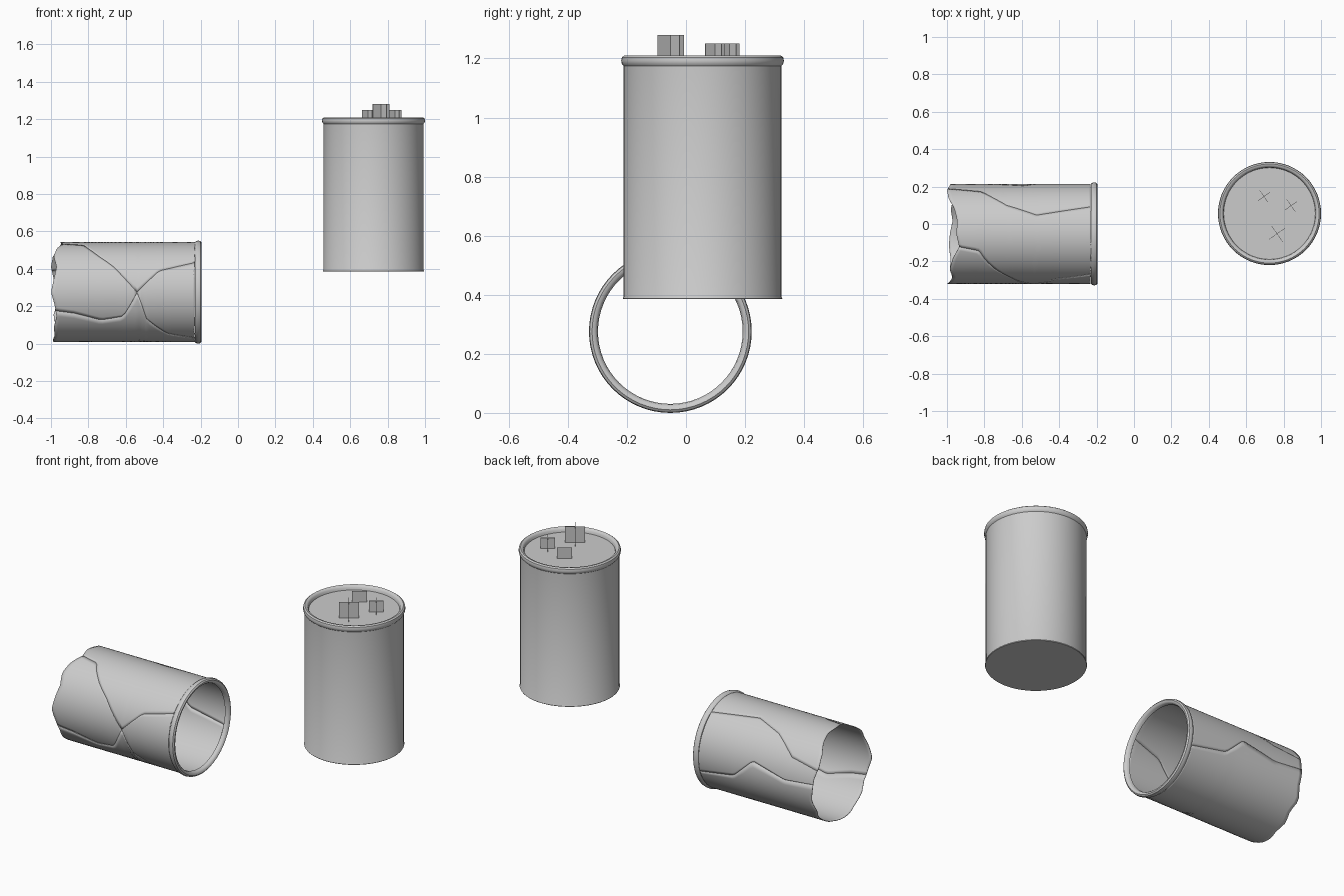
import bpy, bmesh
from math import sin, cos, radians, pi
from mathutils import Matrix, Vector

cube = bpy.data.objects.get("Cube")
if cube:
    bpy.data.objects.remove(cube, do_unlink=True)

grey = bpy.data.materials.new("plain grey metal")
grey.use_nodes = True
GREY = (0.6, 0.6, 0.6, 1)
grey.diffuse_color = GREY
grey.node_tree.nodes["Principled BSDF"].inputs["Base Color"].default_value = GREY


def finish(bm, name, smooth=True):
    mesh = bpy.data.meshes.new(name)
    bm.to_mesh(mesh)
    bm.free()
    mesh.materials.append(grey)
    obj = bpy.data.objects.new(name, mesh)
    bpy.context.collection.objects.link(obj)
    if smooth:
        bpy.ops.object.select_all(action='DESELECT')
        obj.select_set(True)
        bpy.context.view_layer.objects.active = obj
        bpy.ops.object.shade_smooth_by_angle(angle=radians(40))
    return obj


def lathe(name, profile, place, steps=64):
    """Turn (radius, height) points about z, then move the result."""
    bm = bmesh.new()
    verts = [bm.verts.new((r, 0, z)) for r, z in profile]
    edges = [bm.edges.new(pair) for pair in zip(verts, verts[1:])]
    bmesh.ops.spin(bm, geom=verts + edges, angle=2 * pi, steps=steps,
                   axis=(0, 0, 1), cent=(0, 0, 0))
    bmesh.ops.remove_doubles(bm, verts=bm.verts, dist=0.0002)
    bmesh.ops.recalc_face_normals(bm, faces=bm.faces)
    bm.transform(place)
    return finish(bm, name)


# Rolled rim shared by the can and the broken sleeve (height 0 is its crest)
RADIUS = 0.267
RIM = [(RADIUS, -0.036), (0.273, -0.029), (0.2755, -0.018), (0.273, -0.006),
       (0.265, 0), (0.255, -0.002), (0.248, -0.01), (0.245, -0.025)]

# Upright can with its recessed lid
TOP, HEIGHT = 1.21, 0.825
CAN = Vector((0.7245, 0.056, TOP))
base = [(0, -HEIGHT), (0.268, -HEIGHT), (0.27, -HEIGHT + 0.003), (RADIUS, -HEIGHT + 0.008)]
lathe("can", base + RIM + [(0, -0.025)], Matrix.Translation(CAN))


# Terminals: crossed thin blades on the lid
def terminal(name, x, y, width, top):
    bm = bmesh.new()
    low = TOP - 0.026
    for turn in (35, 125):
        blade = bmesh.ops.create_cube(bm, size=1)["verts"]
        place = (Matrix.Translation((x, y, (low + top) / 2))
                 @ Matrix.Rotation(radians(turn), 4, 'Z')
                 @ Matrix.Diagonal((width, 0.002, top - low, 1)))
        bmesh.ops.transform(bm, matrix=place, verts=blade)
    finish(bm, name, smooth=False)


terminal("large_terminal", 0.765, -0.052, 0.108, 1.28)
terminal("small_terminal_left", 0.84, 0.098, 0.08, 1.25)
terminal("small_terminal_right", 0.695, 0.147, 0.08, 1.25)

# Lying sleeve: rim at the +x end
AXIS_Y, AXIS_Z, MOUTH = -0.053, 0.2755, -0.195
lathe("sleeve_rim", RIM,
      Matrix.Translation((MOUTH, AXIS_Y, AXIS_Z)) @ Matrix.Rotation(pi / 2, 4, 'Y'))


def curve(points, t):
    """Read a value from a line through (t, value) points."""
    for (a, va), (b, vb) in zip(points, points[1:]):
        if t <= b:
            return va + (vb - va) * (t - a) / (b - a)
    return points[-1][1]


# Torn end: depth of each notch, every 15 degrees upward from the front
NOTCHES = [0, 15, 30, 15, 30, 65, 50, 55, 40, 10, 0, 15,
           20, 30, 10, 35, 20, 30, 15, 10, 20, 15, 30, 20]


def notch(angle):
    i, part = divmod(angle % 360 / 15, 1)
    i = int(i)
    return (NOTCHES[i] * (1 - part) + NOTCHES[(i + 1) % 24] * part) / 1000


# Cracks as (distance from the rim, angle); angles rise from front over the top
PINCH = 0.34
front_top = [(0, 38), (0.23, 25), (PINCH, 0), (0.5, 34), (0.67, 70), (0.8, 75)]
top_back = [(0, 124), (0.34, 112), (0.5, 125), (0.62, 148), (0.8, 155)]
back_base = [(0, 200), (0.27, 190), (0.39, 165), (0.61, 176), (0.8, 172)]
base_front = [(0, 290), (0.18, 304), (0.3, 328), (PINCH, 359.5), (0.43, 331),
              (0.55, 326), (0.7, 335), (0.8, 338)]
front_low = [(t, a - 360) for t, a in base_front]


def shard(name, lower, upper, start=0.0, end=0.8, across=24):
    """Curved piece of the sleeve between two cracks."""
    bm = bmesh.new()
    along = round((end - start) / 0.02)
    rows = []
    for i in range(along + 1):
        t = start + (end - start) * i / along
        a, b = curve(lower, t), curve(upper, t)
        row = []
        for j in range(across + 1):
            angle = a + (b - a) * j / across
            depth = max(t, 0.033) * (1 - notch(angle) / 0.8)
            turn = radians(angle)
            row.append(bm.verts.new((-0.2 - depth, AXIS_Y - RADIUS * cos(turn),
                                     AXIS_Z + RADIUS * sin(turn))))
        rows.append(row)
    for r, s in zip(rows, rows[1:]):
        for j in range(across):
            bm.faces.new((r[j], r[j + 1], s[j + 1], s[j]))
    bmesh.ops.dissolve_degenerate(bm, edges=bm.edges, dist=0.0001)
    # Turn every face outward
    bm.normal_update()
    axis = Vector((0, AXIS_Y, AXIS_Z))
    for face in bm.faces:
        out = face.calc_center_median() - axis
        out.x = 0
        if face.normal.dot(out) < 0:
            face.normal_flip()
    obj = finish(bm, name)
    wall = obj.modifiers.new("wall", 'SOLIDIFY')
    wall.thickness = 0.003
    wall.offset = -1


shard("sleeve_top_shard", front_top, top_back)
shard("sleeve_back_shard", top_back, back_base)
shard("sleeve_base_shard", back_base, base_front)
shard("sleeve_front_rim_shard", front_low, front_top, end=PINCH)
shard("sleeve_front_torn_shard", front_low, front_top, start=PINCH)
